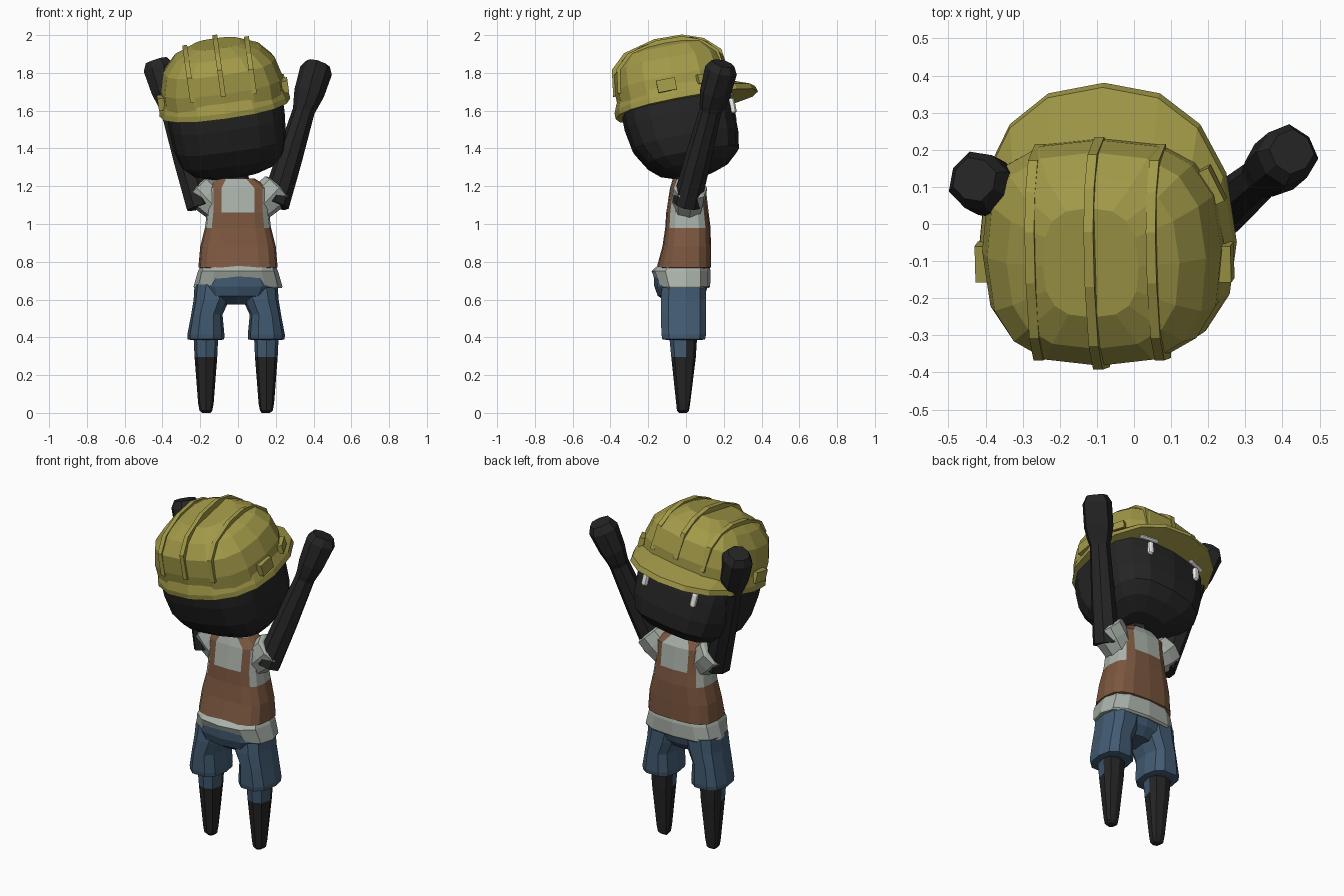
import bpy, bmesh
from math import cos, sin, pi, radians
from mathutils import Matrix, Vector

if "Cube" in bpy.data.objects:
    bpy.data.objects.remove(bpy.data.objects["Cube"])


def material(name, rgb):
    m = bpy.data.materials.new(name)
    m.diffuse_color = (*rgb, 1)
    m.use_nodes = True
    m.node_tree.nodes["Principled BSDF"].inputs["Base Color"].default_value = m.diffuse_color
    return m


SKIN = material("charcoal", (.018, .018, .018))
HAT = material("mustard", (.36, .32, .065))
SHIRT = material("pale_grey", (.40, .44, .40))
VEST = material("brown", (.20, .095, .05))
DENIM = material("denim", (.055, .105, .17))
WHITE = material("white", (.85, .85, .82))


def finish(name, bm, mats, M=Matrix(), pick=None):
    bmesh.ops.recalc_face_normals(bm, faces=bm.faces)
    if pick:
        for f in bm.faces:
            f.material_index = pick(f.calc_center_median())
    me = bpy.data.meshes.new(name)
    bm.to_mesh(me)
    bm.free()
    for m in mats:
        me.materials.append(m)
    ob = bpy.data.objects.new(name, me)
    ob.matrix_world = M
    bpy.context.collection.objects.link(ob)
    return ob


def loft(name, rings, mats, M=Matrix(), n=8, e=2.0, pick=None, closed=False):
    """Skin rings of (z, centre x, half width, back depth, front depth)."""
    bm = bmesh.new()
    loops = []
    for z, cx, rx, yb, yf in rings:
        loop = []
        for i in range(n):
            a = 2 * pi * i / n
            c, s = cos(a), sin(a)
            x = abs(c) ** (2 / e) * (1 if c > 0 else -1)
            y = abs(s) ** (2 / e) * (yf if s > 0 else -yb)
            loop.append(bm.verts.new((cx + rx * x, y, z)))
        loops.append(loop)
    pairs = list(zip(loops, loops[1:]))
    if closed:
        pairs.append((loops[-1], loops[0]))
    else:
        bm.faces.new(loops[0])
        bm.faces.new(loops[-1])
    for a, b in pairs:
        for i in range(n):
            j = (i + 1) % n
            bm.faces.new((a[i], a[j], b[j], b[i]))
    return finish(name, bm, mats, M, pick)


def along(a, b):
    """Matrix that puts local z on the line a to b."""
    a, b = Vector(a), Vector(b)
    return Matrix.Translation(a) @ (b - a).to_track_quat('Z', 'Y').to_matrix().to_4x4()


def box(name, loc, size, mat, M, rot=(0, 'Z'), bevel=0):
    bm = bmesh.new()
    bmesh.ops.create_cube(bm, size=1)
    bmesh.ops.scale(bm, vec=size, verts=bm.verts)
    if bevel:
        bmesh.ops.bevel(bm, geom=bm.edges[:], offset=bevel, segments=2,
                        affect='EDGES', profile=.5)
    return finish(name, bm, [mat], M @ Matrix.Translation(loc)
                  @ Matrix.Rotation(radians(rot[0]), 4, rot[1]))


# Head, tilted sideways and back; the face looks towards +y
H = (Matrix.Translation((-.06, -.035, 1.55)) @ Matrix.Rotation(radians(-8), 4, 'Y')
     @ Matrix.Rotation(radians(11), 4, 'X'))
loft("head", [(-.30, 0, .13, .07, .13), (-.265, 0, .22, .16, .22), (-.21, 0, .275, .22, .28),
              (-.12, 0, .30, .275, .295), (0, 0, .31, .295, .295), (.12, 0, .31, .295, .285),
              (.28, 0, .26, .24, .24)], [SKIN], H, 16, 3)
for s in (-1, 1):
    box("eye", (s * .16, .287, .0), (.035, .03, .085), WHITE, H, (-s * 14, 'Z'), .013)
    box("eyebrow", (s * .165, .283, .075), (.11, .03, .028), WHITE, H, (-s * 14, 'Z'), .011)

# Hard hat: dome, brim with visor, ridges and side clips
loft("hat_dome", [(.08, 0, .325, .305, .29), (.20, 0, .325, .308, .305), (.30, 0, .298, .295, .29),
                  (.37, 0, .235, .235, .235), (.415, 0, .13, .14, .16)], [HAT], H, 16, 2.7)
loft("hat_brim", [(.15, 0, .328, .31, .29), (.10, 0, .345, .33, .43), (.07, 0, .35, .33, .437),
                  (.068, 0, .31, .295, .285)], [HAT], H, 16, 2.3, closed=True)
RIDGE = [(-.32, .19), (-.30, .33), (-.22, .405), (-.05, .448), (.10, .445),
         (.21, .405), (.29, .33), (.31, .18)]
for x, k in ((-.165, .93), (0, 1), (.165, .93)):
    bm = bmesh.new()
    outer = [bm.verts.new((x - .013, y * k, z * k)) for y, z in RIDGE]
    face = bm.faces.new(outer)
    ext = bmesh.ops.extrude_face_region(bm, geom=[face])
    bmesh.ops.translate(bm, vec=(.026, 0, 0),
                        verts=[v for v in ext["geom"] if isinstance(v, bmesh.types.BMVert)])
    finish("hat_ridge", bm, [HAT], H)
for s in (-1, 1):
    box("hat_clip_rear", (s * .328, -.04, .15), (.04, .10, .065), HAT, H)
    box("hat_clip_front", (s * .295, .17, .15), (.04, .10, .05), HAT, H, (s * 25, 'Z'))

# Torso: shirt with the vest band and shoulder straps coloured on
def torso_colour(c):
    strap = .075 < abs(c.x) < .128
    if .76 < c.z < .98 or (c.z < 1.05 and c.z > .9 and abs(c.x) < .13):
        return 1
    return 1 if 1.05 < c.z < 1.235 and strap else 0


loft("torso", [(.765, 0, .195, .145, .12), (.77, 0, .21, .155, .132), (.88, 0, .20, .125, .132),
               (.98, 0, .175, .11, .13), (1.06, 0, .165, .105, .12), (1.19, 0, .165, .085, .105),
               (1.24, -.01, .10, .07, .075)], [SHIRT, VEST], n=16, e=3, pick=torso_colour)
loft("shirt_hem", [(.66, 0, .232, .14, .118), (.67, 0, .235, .15, .128), (.75, 0, .212, .182, .13),
                   (.80, 0, .19, .13, .12)], [SHIRT], n=12, e=2.7)
loft("neck", [(1.2, -.01, .085, .06, .07), (1.25, -.015, .07, .05, .07),
              (1.34, -.02, .08, .06, .08)], [SKIN])

# Shorts, with a rounded seat
loft("shorts_seat", [(.575, -.01, .08, .08, .06), (.62, -.005, .19, .15, .10),
                     (.67, 0, .218, .168, .115), (.74, 0, .195, .172, .115)],
     [DENIM], n=12, e=2.5)
for side, x in (("left", -.17), ("right", .15)):
    s = 1 if x > 0 else -1
    L = Matrix.Translation((x, 0, 0))
    loft(side + "_shorts_leg", [(.385, 0, .075, .10, .08), (.39, 0, .097, .13, .105),
                                (.415, 0, .098, .135, .11), (.52, -s * .005, .083, .138, .11),
                                (.60, -s * .03, .095, .138, .11), (.68, -s * .045, .105, .13, .11)],
         [DENIM], L, 10, 2.7)
    # Lower leg with a blue patch behind the calf
    loft(side + "_leg", [(0, -s * .003, .022, .035, .005), (.012, 0, .034, .048, .016),
                         (.05, 0, .041, .052, .022), (.295, 0, .060, .078, .052),
                         (.42, 0, .066, .090, .06)], [SKIN, DENIM], L, 8, 2.5,
         pick=lambda c: int(c.z > .3 and c.y < -.02))

# Raised arms with short sleeves and closed fists
for side, base, tip in (("left", (-.20, 0, 1.09), (-.43, .12, 1.865)),
                        ("right", (.195, 0, 1.10), (.425, .195, 1.85))):
    s = 1 if base[0] > 0 else -1
    k = (Vector(tip) - Vector(base)).length
    loft(side + "_arm", [(0, 0, .072, .07, .07), (.25, 0, .066, .066, .066),
                         (k - .27, 0, .055, .055, .055), (k - .24, 0, .066, .058, .058),
                         (k - .17, 0, .080, .072, .072), (k - .04, 0, .080, .082, .082),
                         (k, 0, .058, .060, .060)],
         [SKIN], along(base, tip), 8, 2.5)
    loft(side + "_sleeve", [(0, 0, .08, .08, .08), (.075, 0, .090, .092, .092),
                            (.14, 0, .090, .09, .09), (.15, 0, .074, .074, .074)],
         [SHIRT], along((s * .11, .01, 1.09), (s * .225, .025, 1.21)), 8, 2.3)
